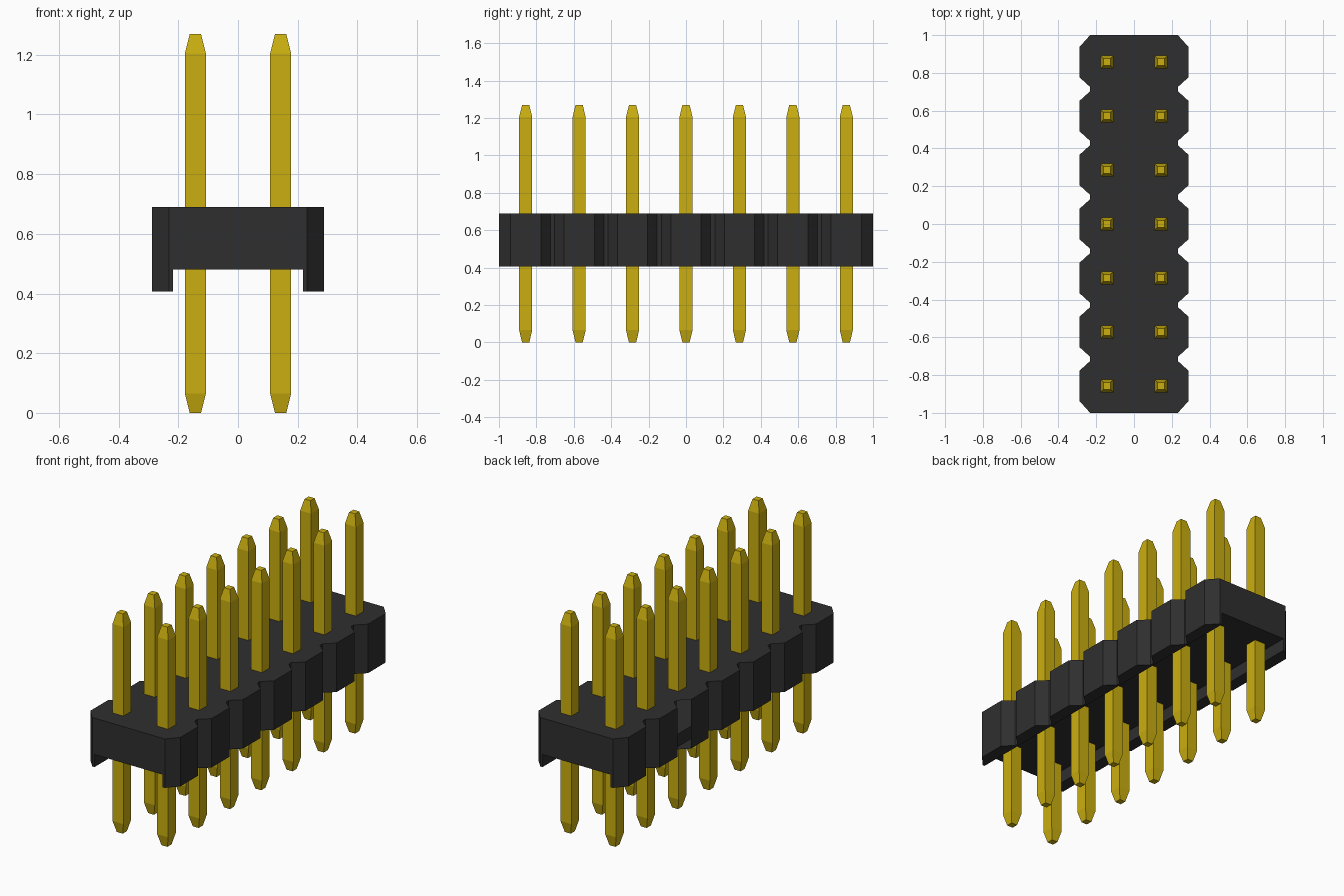
import bpy, bmesh
from mathutils import Vector

cube = bpy.data.objects.get("Cube")
if cube:
    bpy.data.objects.remove(cube, do_unlink=True)

ROWS = 7
PITCH = 2.0 / ROWS
Z_BOTTOM, Z_CHANNEL, Z_TOP, Z_TIP = 0.407, 0.48, 0.69, 1.27
X_SIDE, X_NOTCH, X_CHANNEL = 0.288, 0.232, 0.218


def material(name, rgb, roughness):
    mat = bpy.data.materials.new(name)
    mat.use_nodes = True
    mat.diffuse_color = (*rgb, 1)
    bsdf = next(n for n in mat.node_tree.nodes if n.type == 'BSDF_PRINCIPLED')
    bsdf.inputs["Base Color"].default_value = (*rgb, 1)
    bsdf.inputs["Roughness"].default_value = roughness
    return mat


def add_object(name, bm, mat=None):
    bmesh.ops.recalc_face_normals(bm, faces=bm.faces)
    mesh = bpy.data.meshes.new(name)
    bm.to_mesh(mesh)
    bm.free()
    obj = bpy.data.objects.new(name, mesh)
    bpy.context.collection.objects.link(obj)
    if mat:
        mesh.materials.append(mat)
    return obj


black = material("black plastic", (0.028, 0.028, 0.028), 0.7)
gold = material("gold metal", (0.60, 0.43, 0.005), 0.5)
row_y = [(i - (ROWS - 1) / 2) * PITCH for i in range(ROWS)]

# Housing: notched outline, one chamfered segment per row of pins
side = []
for i, y in enumerate(row_y):
    low = PITCH / 2 - (0 if i == 0 else 0.011)
    high = PITCH / 2 - (0 if i == ROWS - 1 else 0.011)
    side += [(X_NOTCH, y - low), (X_SIDE, y - 0.081),
             (X_SIDE, y + 0.081), (X_NOTCH, y + high)]
outline = side + [(-x, y) for x, y in reversed(side)]
bm = bmesh.new()
base = bm.faces.new([bm.verts.new((x, y, Z_BOTTOM)) for x, y in outline])
top = bmesh.ops.extrude_face_region(bm, geom=[base])["geom"]
bmesh.ops.translate(bm, vec=(0, 0, Z_TOP - Z_BOTTOM),
                    verts=[v for v in top if isinstance(v, bmesh.types.BMVert)])
housing = add_object("housing", bm, black)

# Channel along the underside
bm = bmesh.new()
bmesh.ops.create_cube(bm, size=1)
bmesh.ops.scale(bm, vec=(2 * X_CHANNEL, 2.4, 0.4), verts=bm.verts)
bmesh.ops.translate(bm, vec=(0, 0, Z_CHANNEL - 0.2), verts=bm.verts)
cutter = add_object("channel_cutter", bm)
cutter.hide_render = True
cut = housing.modifiers.new("channel", 'BOOLEAN')
cut.operation, cut.solver, cut.object = 'DIFFERENCE', 'EXACT', cutter
graph = bpy.context.evaluated_depsgraph_get()
cut_mesh = bpy.data.meshes.new_from_object(housing.evaluated_get(graph))
housing.modifiers.clear()
housing.data = cut_mesh
bpy.data.objects.remove(cutter, do_unlink=True)

# Open facet in one side notch
bm = bmesh.new()
bm.from_mesh(cut_mesh)
gap = Vector((-(X_SIDE + X_NOTCH) / 2, row_y[4] + 0.106, (Z_TOP + Z_BOTTOM) / 2))
facet = [f for f in bm.faces if (f.calc_center_median() - gap).length < 0.02]
bmesh.ops.delete(bm, geom=facet, context='FACES')
bm.to_mesh(cut_mesh)
bm.free()


# Pins: square posts with tapered tips, ending at the housing surface
def pin(name, x, y, z_root, z_tip):
    z_taper = z_tip - 0.065 * (1 if z_tip > z_root else -1)
    bm = bmesh.new()
    rings = [[bm.verts.new((x + sx * r, y + sy * r, z))
              for sx, sy in ((-1, -1), (1, -1), (1, 1), (-1, 1))]
             for z, r in ((z_root, 0.035), (z_taper, 0.035), (z_tip, 0.019))]
    for a, b in zip(rings, rings[1:]):
        for k in range(4):
            n = (k + 1) % 4
            bm.faces.new((a[k], a[n], b[n], b[k]))
    bm.faces.new(rings[0])
    bm.faces.new(rings[-1])
    add_object(name, bm, gold)


for column, x in (("right", -PITCH / 2), ("left", PITCH / 2)):
    for i, y in enumerate(row_y, 1):
        pin(f"upper_pin_{column}_{i}", x, y, Z_TOP, Z_TIP)
        pin(f"lower_pin_{column}_{i}", x, y, Z_CHANNEL, 0.0)
